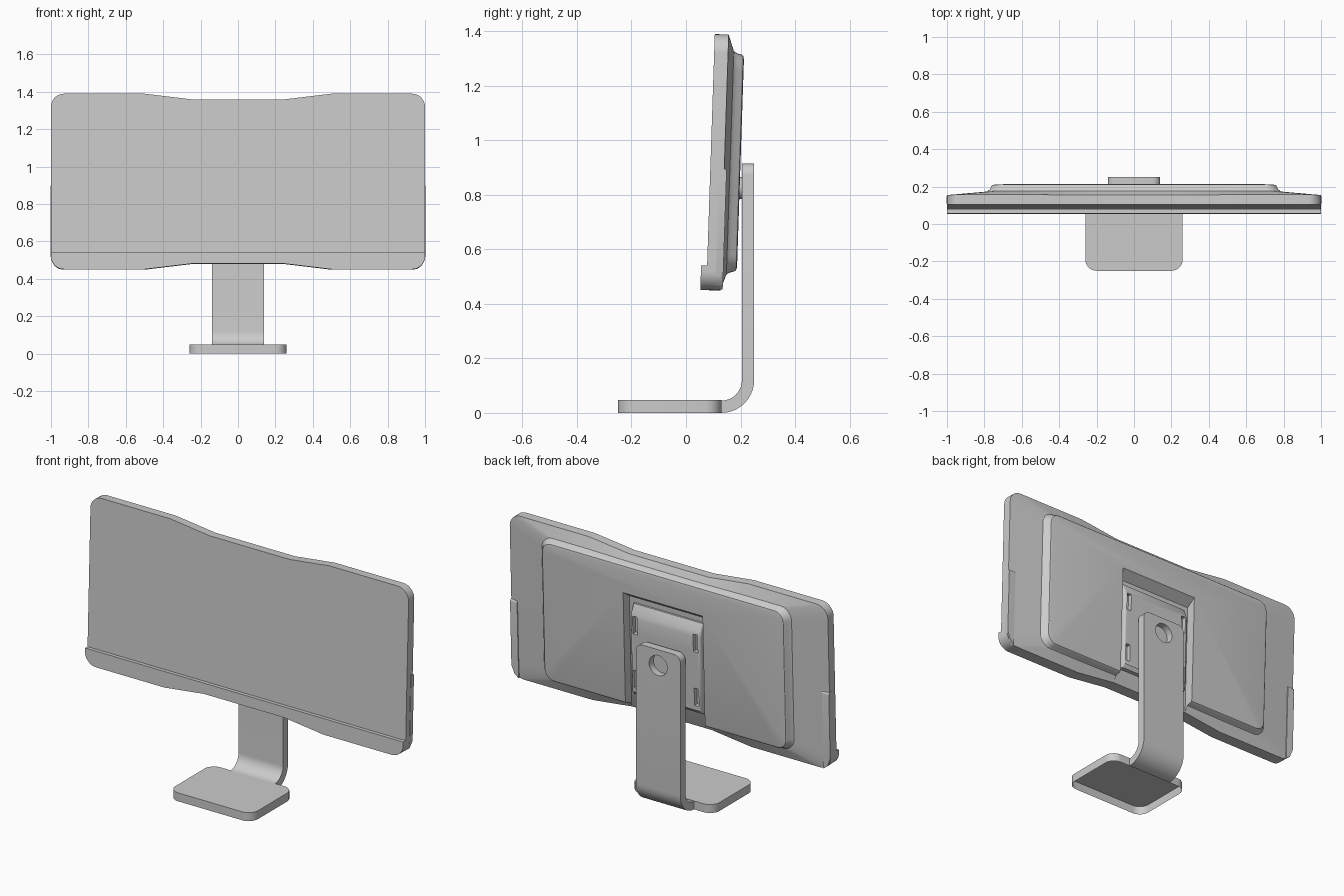
import bpy, bmesh
from math import sin, cos, pi, radians

if "Cube" in bpy.data.objects:
    bpy.data.objects.remove(bpy.data.objects["Cube"])

TILT = radians(-1.9)          # screen leans back slightly
PIVOT = (0, 0.09, 0.92)       # centre of the screen's front face


def finish(name, bm, tilted=False):
    bmesh.ops.recalc_face_normals(bm, faces=bm.faces)
    me = bpy.data.meshes.new(name)
    bm.to_mesh(me)
    bm.free()
    ob = bpy.data.objects.new(name, me)
    bpy.context.collection.objects.link(ob)
    if tilted:
        ob.location = PIVOT
        ob.rotation_euler.x = TILT
    return ob


def loft(bm, rings, cap_first=True, cap_last=True):
    loops = [[bm.verts.new(p) for p in r] for r in rings]
    n = len(loops[0])
    for a, b in zip(loops, loops[1:]):
        for i in range(n):
            j = (i + 1) % n
            bm.faces.new((a[i], a[j], b[j], b[i]))
    if cap_first:
        bm.faces.new(loops[0])
    if cap_last:
        bm.faces.new(loops[-1])


def prism(bm, pts, axis, lo, hi, **caps):
    """Extrude a 2D profile along x, y or z."""
    def put(p, d):
        q = list(p)
        q.insert('xyz'.index(axis), d)
        return q
    loft(bm, [[put(p, d) for p in pts] for d in (lo, hi)], **caps)


def box_pts(a0, a1, b0, b1):
    return [(a0, b0), (a1, b0), (a1, b1), (a0, b1)]


def arc(cx, cy, r, a0, a1, n=8):
    return [(cx + r * cos(a0 + (a1 - a0) * i / n),
             cy + r * sin(a0 + (a1 - a0) * i / n)) for i in range(n + 1)]


def outline(w, h, r, dip):
    """Rounded rectangle with a shallow waist along top and bottom."""
    waist = ((0.5, 0), (0.25, dip), (-0.25, dip), (-0.5, 0))
    pts = arc(w - r, h - r, r, 0, pi / 2)
    pts += [(x, h - d) for x, d in waist]
    pts += arc(-w + r, h - r, r, pi / 2, pi)
    pts += arc(-w + r, -h + r, r, pi, 1.5 * pi)
    pts += [(-x, -h + d) for x, d in waist]
    pts += arc(w - r, -h + r, r, 1.5 * pi, 2 * pi)
    return pts


def activate(ob):
    bpy.ops.object.select_all(action='DESELECT')
    ob.select_set(True)
    bpy.context.view_layer.objects.active = ob


def cut(ob, cutter):
    m = ob.modifiers.new('cut', 'BOOLEAN')
    m.operation = 'DIFFERENCE'
    m.solver = 'EXACT'
    m.object = cutter
    activate(ob)
    bpy.ops.object.modifier_apply(modifier=m.name)
    bpy.data.objects.remove(cutter)


def smooth(ob, angle=32):
    activate(ob)
    bpy.ops.object.shade_smooth_by_angle(angle=radians(angle))


# Screen housing: rim, sloped back, raised rear panel
bm = bmesh.new()
sections = [(1, .47, .07, .03, 0), (1, .47, .07, .03, .051),
            (.785, .41, .07, .004, .072), (.770, .402, .065, 0, .085),
            (.763, .398, .06, 0, .101), (.757, .393, .055, 0, .107),
            (.742, .380, .045, 0, .11)]
loft(bm, [[(x, y, z) for x, z in outline(w, h, r, d)] for w, h, r, d, y in sections])
housing = finish('screen_housing', bm, True)

# Recess in the rear panel, open at the bottom
bm = bmesh.new()
prism(bm, [(.055, -.6), (.2, -.6), (.2, .305), (.11, .24), (.055, .20)], 'x', -.25, .25)
cut(housing, finish('recess_cutter', bm, True))
smooth(housing)

# Chin strip along the lower front
bm = bmesh.new()
chin_pts = [p for p in outline(1, .47, .07, .03) if p[1] < -.38]
prism(bm, chin_pts + [(1, -.38), (-1, -.38)], 'y', -.022, .001)
smooth(finish('chin_strip', bm, True))

# Side tabs at the lower rear corners
for s, side in ((1, 'right'), (-1, 'left')):
    bm = bmesh.new()
    tab = [(.958, -.02), (1.002, -.02), (1.002, -.40), (.983, -.447), (.958, -.466)]
    prism(bm, [(s * x, z) for x, z in tab], 'y', .033, .060)
    top = [e for e in bm.edges
           if all(v.co.z > -.03 and v.co.y > .05 for v in e.verts)]
    bmesh.ops.bevel(bm, geom=top, offset=.015, segments=4, affect='EDGES', profile=.5)
    smooth(finish(side + '_side_tab', bm, True))

# Mounting plate inside the recess, with four slots
bm = bmesh.new()
prism(bm, [(.05, -.345), (.08, -.345), (.095, -.325), (.095, .10),
           (.088, .13), (.066, .17), (.05, .17)], 'x', -.22, .22)
sides = [e for e in bm.edges
         if abs(e.verts[0].co.x - e.verts[1].co.x) < 1e-5 and min(v.co.y for v in e.verts) > .06]
bmesh.ops.bevel(bm, geom=sides, offset=.012, segments=3, affect='EDGES', profile=.5)
plate = finish('mount_plate', bm, True)
bm = bmesh.new()
for x in (-.19, .19):
    for z in (-.25, .06):
        prism(bm, box_pts(x - .014, x + .014, z - .05, z + .05), 'y', .07, .2)
cut(plate, finish('slot_cutter', bm, True))
smooth(plate)

# Hinge pin between plate and stand
bm = bmesh.new()
prism(bm, arc(0, .825, .04, 0, 2 * pi, 32)[:-1], 'y', .17, .209)
smooth(finish('hinge', bm))

# Stand: bent flat bar with rounded top corners
bm = bmesh.new()
profile = arc(.13, .12, .12, -pi / 2, 0, 10) + [(.25, .915), (.205, .915)]
profile += arc(.13, .12, .075, 0, -pi / 2, 10)
prism(bm, profile, 'x', -.14, .14)
corners = [e for e in bm.edges
           if all(v.co.z > .91 for v in e.verts) and abs(e.verts[0].co.x - e.verts[1].co.x) < 1e-5]
bmesh.ops.bevel(bm, geom=corners, offset=.04, segments=6, affect='EDGES', profile=.5)
stand = finish('stand', bm)
bm = bmesh.new()
prism(bm, arc(0, .825, .057, 0, 2 * pi, 32)[:-1], 'y', .211, .3)
cut(stand, finish('hole_cutter', bm))
smooth(stand)

# Foot: rounded slab, hollow underneath
bm = bmesh.new()
foot_pts = []
for sx, sy, a in ((1, 1, 0), (-1, 1, .5), (-1, -1, 1), (1, -1, 1.5)):
    foot_pts += arc(sx * .20, -.06 + sy * .13, .06, a * pi, (a + .5) * pi)
prism(bm, foot_pts, 'z', 0, .048, cap_first=False)
smooth(finish('foot', bm))
